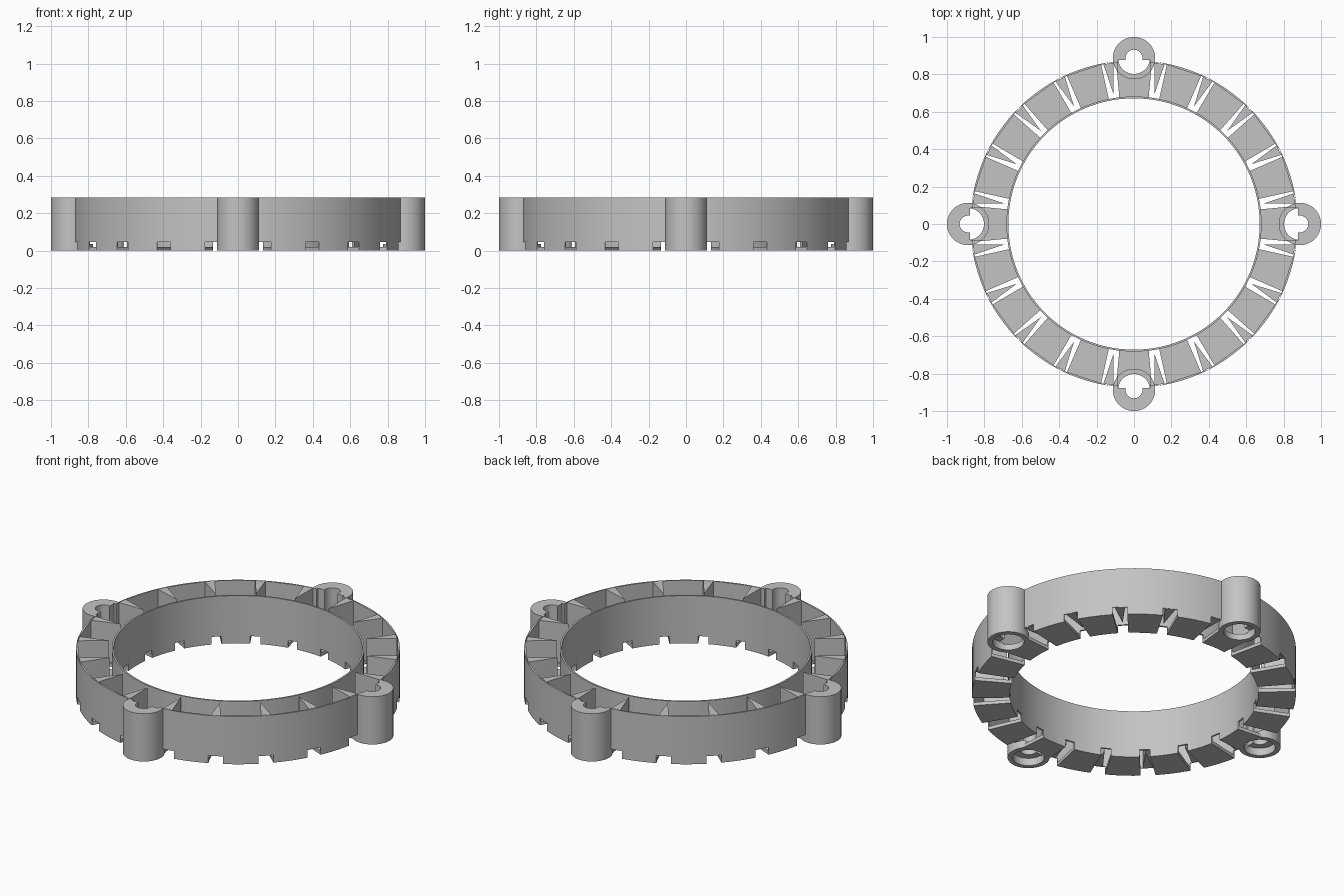
import bpy, bmesh, math
from mathutils import Matrix

if "Cube" in bpy.data.objects:
    bpy.data.objects.remove(bpy.data.objects["Cube"], do_unlink=True)

HEIGHT, FLOOR, NOTCH = 0.285, 0.02, 0.045
OUTER, INNER, WALL = 0.875, 0.672, 0.01
BAYS = 20
BOSS_Y, BOSS_R, BORE_R, HOLE_R = 0.887, 0.113, 0.085, 0.045

grey = bpy.data.materials.new("plain grey")
grey.use_nodes = True
colour = (0.55, 0.55, 0.55, 1)
grey.diffuse_color = colour
grey.node_tree.nodes["Principled BSDF"].inputs["Base Color"].default_value = colour


def prisms(name, profile, z0, z1, angles=(0,)):
    """Extrude a flat profile upward, repeated around the z axis."""
    bm = bmesh.new()
    for a in angles:
        turn = Matrix.Rotation(a, 4, "Z")
        low = [bm.verts.new(turn @ Matrix.Translation((x, y, z0)).translation) for x, y in profile]
        high = [bm.verts.new(turn @ Matrix.Translation((x, y, z1)).translation) for x, y in profile]
        bm.faces.new(low)
        bm.faces.new(high)
        for i in range(len(low)):
            j = (i + 1) % len(low)
            bm.faces.new((low[i], low[j], high[j], high[i]))
    bmesh.ops.recalc_face_normals(bm, faces=bm.faces)
    mesh = bpy.data.meshes.new(name)
    bm.to_mesh(mesh)
    bm.free()
    mesh.materials.append(grey)
    ob = bpy.data.objects.new(name, mesh)
    bpy.context.collection.objects.link(ob)
    return ob


def circle(r, n, y=0.0, phase=0.0):
    steps = [phase + math.tau * i / n for i in range(n)]
    return [(r * math.cos(a), y + r * math.sin(a)) for a in steps]


def box(half, y0, y1):
    return [(-half, y0), (half, y0), (half, y1), (-half, y1)]


def cut(ob, profile, z0, z1, angles=(0,)):
    cutter = prisms("cutter", profile, z0, z1, angles)
    cutter.hide_render = True
    mod = ob.modifiers.new("cut", "BOOLEAN")
    mod.operation, mod.solver, mod.object = "DIFFERENCE", "EXACT", cutter
    bpy.context.view_layer.objects.active = ob
    bpy.ops.object.modifier_apply(modifier=mod.name)
    bpy.data.objects.remove(cutter, do_unlink=True)


def smooth(ob):
    bpy.ops.object.select_all(action="DESELECT")
    ob.select_set(True)
    bpy.context.view_layer.objects.active = ob
    bpy.ops.object.shade_smooth_by_angle(angle=math.radians(14))


quarters = [math.tau * i / 4 for i in range(4)]
bay_edges = [math.tau * (i + 0.5) / BAYS for i in range(BAYS)]
slot = [(-0.026, 0.64), (0.026, 0.64), (0.042, 0.9), (-0.042, 0.9)]

# Outer wall with flat-sided inside and the floor of the bays
tray = prisms("outer_wall_and_floor", circle(OUTER, 128), 0, HEIGHT)
cut(tray, circle(OUTER - 0.001, BAYS, phase=math.pi / BAYS), FLOOR, HEIGHT + 0.1)
cut(tray, circle(INNER + WALL / 2, 128), -0.1, HEIGHT)
cut(tray, slot, -0.1, NOTCH, bay_edges)
cut(tray, circle(BORE_R, 48, BOSS_Y), -0.1, NOTCH, quarters)
cut(tray, box(BORE_R, 0.82, 0.95), NOTCH - 0.01, HEIGHT + 0.1, quarters)
smooth(tray)

# Thin inner wall, notched at the slots
inner_wall = prisms("inner_wall", circle(INNER + WALL, 128), 0, HEIGHT)
cut(inner_wall, circle(INNER, 128), -0.1, HEIGHT + 0.1)
cut(inner_wall, slot, -0.1, NOTCH, bay_edges)
smooth(inner_wall)

# Wedge dividers between the bays, point inward
wedge = [(0, 0.705), (0.028, 0.869), (-0.028, 0.869)]
prisms("divider_wedges", wedge, NOTCH, HEIGHT, bay_edges)

# Four screw bosses, open toward the bays above a wide bore
bosses = prisms("screw_bosses", circle(BOSS_R, 64, BOSS_Y), 0, HEIGHT, quarters)
cut(bosses, box(0.15, 0.7, 0.864), NOTCH, HEIGHT + 0.1, quarters)
cut(bosses, box(BORE_R, 0.7, 0.877), NOTCH - 0.01, HEIGHT + 0.1, quarters)
cut(bosses, circle(BORE_R, 48, BOSS_Y), -0.1, NOTCH, quarters)
cut(bosses, circle(HOLE_R, 32, BOSS_Y), -0.1, HEIGHT + 0.1, quarters)
smooth(bosses)
